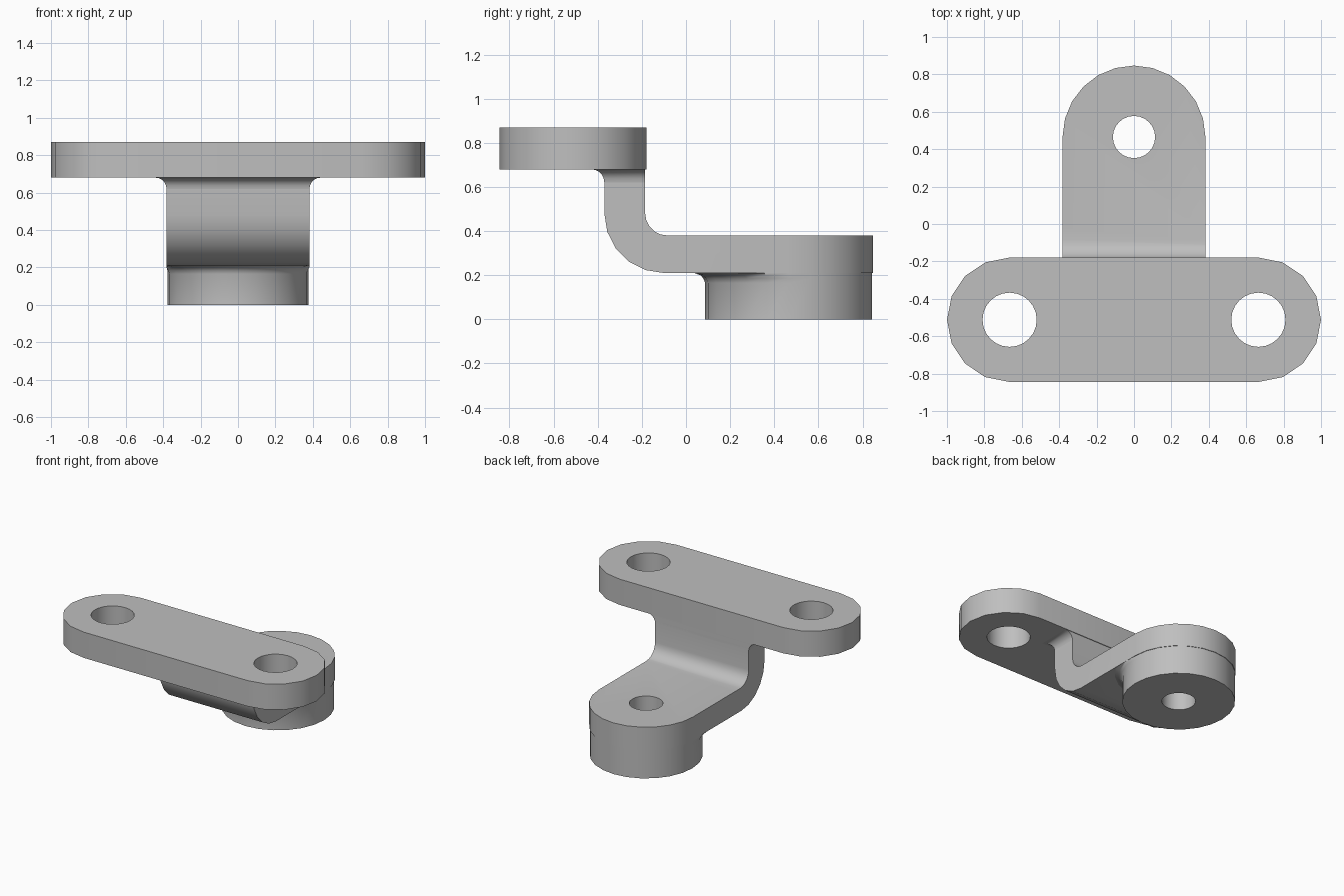
import bpy, bmesh
from math import sin, cos, pi, radians
from mathutils import Vector

cube = bpy.data.objects.get("Cube")
if cube:
    bpy.data.objects.remove(cube, do_unlink=True)

steel = bpy.data.materials.new("plain_grey")
steel.use_nodes = True
GREY = (0.52, 0.52, 0.52, 1)
steel.diffuse_color = GREY
steel.node_tree.nodes["Principled BSDF"].inputs["Base Color"].default_value = GREY


def arc(cx, cy, r, start, end, n):
    """Points along an arc, angles in degrees."""
    angles = [radians(start + (end - start) * i / n) for i in range(n + 1)]
    return [(cx + r * cos(a), cy + r * sin(a)) for a in angles]


def loft(name, rings):
    """Closed solid through rings that share one point count."""
    bm = bmesh.new()
    loops = [[bm.verts.new(p) for p in ring] for ring in rings]
    n = len(loops[0])
    for low, high in zip(loops, loops[1:]):
        for i in range(n):
            j = (i + 1) % n
            bm.faces.new((low[i], low[j], high[j], high[i]))
    bm.faces.new(loops[0][::-1])
    bm.faces.new(loops[-1])
    bmesh.ops.recalc_face_normals(bm, faces=bm.faces)
    mesh = bpy.data.meshes.new(name)
    bm.to_mesh(mesh)
    bm.free()
    mesh.materials.append(steel)
    obj = bpy.data.objects.new(name, mesh)
    bpy.context.collection.objects.link(obj)
    return obj


def prism(name, outline, z0, z1):
    return loft(name, [[(x, y, z) for x, y in outline] for z in (z0, z1)])


def boolean(obj, tool, operation):
    """Apply a boolean and discard the tool."""
    tool.hide_render = True
    bpy.context.view_layer.objects.active = obj
    mod = obj.modifiers.new("cut", "BOOLEAN")
    mod.operation, mod.solver, mod.object = operation, "EXACT", tool
    bpy.ops.object.modifier_apply(modifier=mod.name)
    bpy.data.objects.remove(tool, do_unlink=True)


def drill(obj, x, y, r):
    boolean(obj, prism("drill", arc(x, y, r, 0, 345, 23), -1, 2), "DIFFERENCE")


# Top bar with a bolt hole at each end
BAR_Y, BAR_Z, TOP = -0.512, 0.68, 0.87
outline = arc(0.668, BAR_Y, 0.332, -90, 90, 8) + arc(-0.668, BAR_Y, 0.332, 90, 270, 8)
bar = prism("top_bar", outline, BAR_Z, TOP)
for side in (-1, 1):
    drill(bar, side * 0.665, BAR_Y, 0.145)

# Bent arm: side profile swept across, trimmed to a rounded end
HALF, EYE = 0.382, 0.465
profile = ([(0.9, 0.21)] + arc(-0.1, 0.48, 0.27, 270, 180, 5)
           + [(-0.37, BAR_Z), (-0.185, BAR_Z)]
           + arc(-0.085, 0.48, 0.1, 180, 270, 5) + [(0.9, 0.38)])
arm = loft("bent_arm", [[(x, y, z) for y, z in profile] for x in (-HALF, HALF)])
plan = [(-HALF, -0.6), (HALF, -0.6)] + arc(0, EYE, HALF, 0, 180, 12)
boolean(arm, prism("plan_trim", plan, -1, 2), "INTERSECT")
drill(arm, 0, EYE, 0.113)

# Concave collar blending the arm into the underside of the bar
rings = []
for i in range(6):
    a = i / 5 * pi / 2
    d, z = 0.06 * (1 - cos(a)), BAR_Z - 0.06 * (1 - sin(a))
    w, front, back = HALF + d, -0.37 - d, -0.185
    rings.append([(-w, front, z), (w, front, z), (w, back, z), (-w, back, z)])
collar = loft("collar_fillet", rings)

# Round boss below the arm, flaring into the arm on its front side only
rings = []
for z, flare in ((0, 0), (0.165, 0), (0.185, 0.008), (0.2, 0.022), (0.21, 0.05)):
    ring = []
    for x, y in arc(0, 0, 1, 0, 345, 23):
        r = 0.378 + (flare if y < -0.01 else 0)
        ring.append((max(-HALF, min(HALF, x * r)), EYE + y * r, z))
    rings.append(ring)
boss = loft("round_boss", rings)
drill(boss, 0, EYE, 0.113)

# Smooth the rounded walls, keep the rims sharp
bpy.ops.object.select_all(action="DESELECT")
for obj in (bar, arm, collar, boss):
    obj.select_set(True)
bpy.context.view_layer.objects.active = bar
bpy.ops.object.shade_smooth_by_angle(angle=radians(30))
